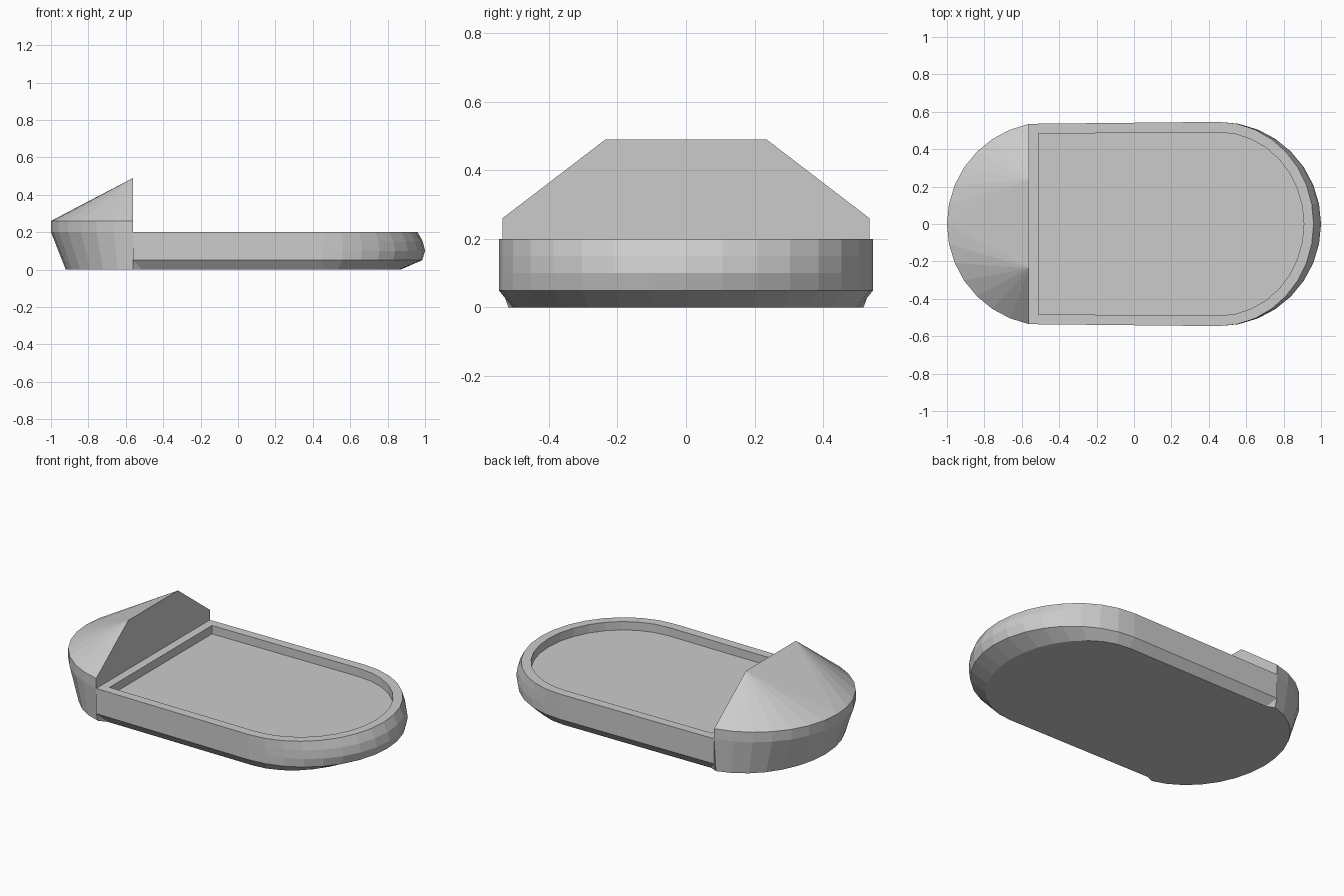
import bpy
import bmesh
import math

if "Cube" in bpy.data.objects:
    bpy.data.objects.remove(bpy.data.objects["Cube"])

R = 0.546            # radius of both rounded ends (32-sided circle)
C = 1 - R            # arc centre distance from the middle
STEP = math.radians(11.25)
BX, BY = -C - R * math.sin(STEP), R * math.cos(STEP)   # corner where hood meets tray


def finish(bm, name):
    bmesh.ops.remove_doubles(bm, verts=bm.verts, dist=0.0001)
    bmesh.ops.recalc_face_normals(bm, faces=bm.faces)
    mesh = bpy.data.meshes.new(name)
    bm.to_mesh(mesh)
    bm.free()
    bpy.context.collection.objects.link(bpy.data.objects.new(name, mesh))


def bridge(bm, a, b):
    n = len(a)
    for i in range(n):
        j = (i + 1) % n
        bm.faces.new((a[i], a[j], b[j], b[i]))


def tray_ring(bm, z, nose, half, corner, tail):
    """Outline: two tail points and a rounded nose, listed counter-clockwise."""
    pts = [(tail[0], -tail[1]), (corner[0], -corner[1])]
    for i in range(17):
        a = -math.pi / 2 + i * STEP
        pts.append((C + (nose - C) * math.cos(a), half * math.sin(a)))
    pts += [corner, tail]
    return [bm.verts.new((x, y, z)) for x, y in pts]


# Tray hull with bevelled bottom, bulging nose and a shallow recess
bm = bmesh.new()
end = (BX, BY)
inner = (-0.51, 0.483)
specs = [(0.0, 0.87, 0.505, (-0.515, 0.498), (BX, 0.518)),
         (0.05, 0.985, R, end, end),
         (0.10, 1.0, R, end, end),
         (0.15, 0.988, R, end, end),
         (0.20, 0.96, R, end, end),
         (0.20, 0.908, 0.49, inner, inner),
         (0.15, 0.908, 0.49, inner, inner)]
rings = [tray_ring(bm, *s) for s in specs]
for a, b in zip(rings, rings[1:]):
    bridge(bm, a, b)
bm.faces.new(rings[0])
bm.faces.new(rings[-1])
finish(bm, "tray_hull")

# Raised end hood: flared wall, short rim and a roof fanned to two ridge points
bm = bmesh.new()


def hood_ring(z, sx, sy):
    ring = []
    for i in range(15):
        a = math.pi / 2 + (i + 1) * STEP
        x, y = -C + R * math.cos(a), R * math.sin(a)
        ring.append(bm.verts.new((BX + (x - BX) * sx, y * sy, z)))
    return ring


hood = [hood_ring(0, 0.82, 0.518 / BY), hood_ring(0.2, 1, 1), hood_ring(0.26, 1, 1)]
for a, b in zip(hood, hood[1:]):
    for i in range(14):
        bm.faces.new((a[i], a[i + 1], b[i + 1], b[i]))
left = bm.verts.new((BX, 0.235, 0.49))
right = bm.verts.new((BX, -0.235, 0.49))
rim = hood[2]
for i in range(14):
    bm.faces.new((rim[i], rim[i + 1], left if i < 7 else right))
bm.faces.new((rim[7], right, left))
bm.faces.new([r[0] for r in hood] + [left, right] + [r[-1] for r in reversed(hood)])
bm.faces.new(hood[0])
finish(bm, "end_hood")
